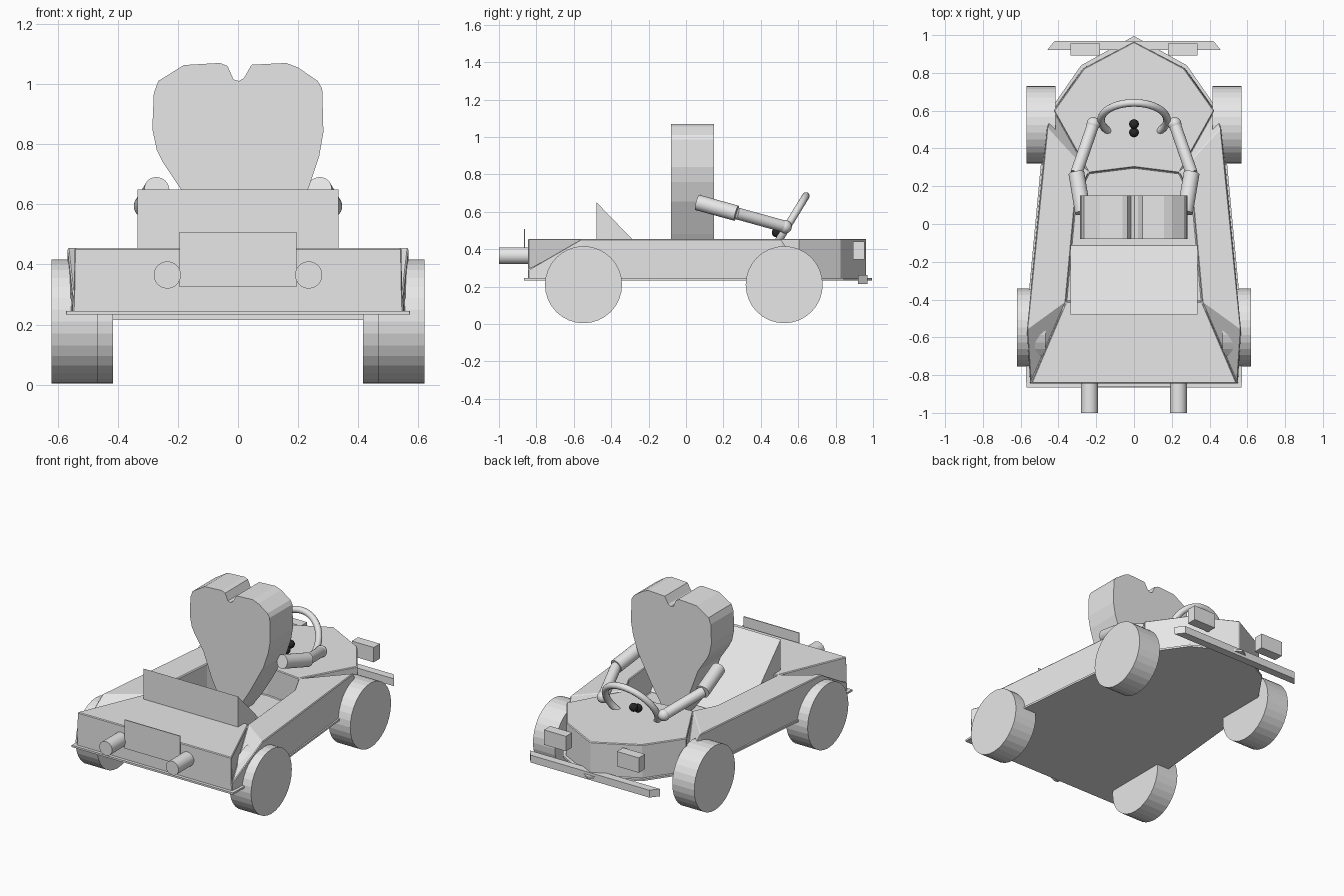
import bpy, bmesh, math
from mathutils import Vector

if "Cube" in bpy.data.objects:
    bpy.data.objects.remove(bpy.data.objects["Cube"])


def material(name, v):
    m = bpy.data.materials.new(name)
    m.diffuse_color = (v, v, v, 1)
    m.use_nodes = True
    m.node_tree.nodes["Principled BSDF"].inputs["Base Color"].default_value = m.diffuse_color
    return m


GREY = material("grey", 0.8)
BLACK = material("black", 0.02)


def make(name, verts, faces, mat=GREY, mirror=False):
    me = bpy.data.meshes.new(name)
    me.from_pydata(verts, [], faces)
    bm = bmesh.new()
    bm.from_mesh(me)
    bmesh.ops.recalc_face_normals(bm, faces=bm.faces)
    bm.to_mesh(me)
    bm.free()
    me.materials.append(mat)
    ob = bpy.data.objects.new(name, me)
    bpy.context.collection.objects.link(ob)
    if mirror:
        ob.modifiers.new("mirror", 'MIRROR').use_clip = True
    return ob


def prism(name, pts, a, b, axis, mat=GREY):
    """Extrude a 2D outline between a and b along an axis (0, 1, 2)."""
    def place(p, h):
        c = list(p)
        c.insert(axis, h)
        return c
    n = len(pts)
    verts = [place(p, a) for p in pts] + [place(p, b) for p in pts]
    faces = [list(range(n)), list(range(n, 2 * n))]
    faces += [(i, (i + 1) % n, n + (i + 1) % n, n + i) for i in range(n)]
    return make(name, verts, faces, mat)


def box(name, x0, x1, y0, y1, z0, z1):
    return prism(name, [(x0, y0), (x1, y0), (x1, y1), (x0, y1)], z0, z1, 2)


def finish(name, mat, smooth):
    ob = bpy.context.object
    ob.name = name
    ob.data.materials.append(mat)
    if smooth:
        bpy.ops.object.shade_smooth_by_angle(angle=math.radians(40))
    return ob


def rod(name, p, q, r, sides=32, smooth=True, mat=GREY):
    p, q = Vector(p), Vector(q)
    d = q - p
    bpy.ops.mesh.primitive_cylinder_add(
        vertices=sides, radius=r, depth=d.length, location=(p + q) / 2,
        rotation=d.to_track_quat('Z', 'Y').to_euler())
    return finish(name, mat, smooth)


def ball(name, loc, r, scale=(1, 1, 1), rot=(0, 0, 0), mat=GREY):
    bpy.ops.mesh.primitive_uv_sphere_add(segments=20, ring_count=12, radius=r,
                                         location=loc, rotation=rot)
    bpy.context.object.scale = scale
    return finish(name, mat, True)


# Body shell: half built by named points, then mirrored
T, B, FL = 0.455, 0.24, 0.27
P = dict(
    nose=(0, .965, T), cheek=(.265, .825, T), hood=(.425, .60, T),
    sill_f=(.46, .51, T), sill_r=(.567, -.56, T), tail=(.545, -.845, T), tail_c=(0, -.845, T),
    dip_f=(.425, .60, .31), dip_r=(.548, -.845, .29),
    dash_c=(0, .30, T), dash=(.24, .27, T), cock=(.31, .13, T),
    cock_r=(.36, -.41, T), cock_c=(0, -.41, T),
    b_nose=(0, .965, B), b_cheek=(.27, .825, B), b_hood=(.43, .60, B), b_sill_f=(.465, .51, B),
    b_sill_r=(.567, -.56, B), b_tail=(.55, -.845, B), b_tail_c=(0, -.845, B))
inner = ["dash_c", "dash", "cock", "cock_r", "cock_c"]
for k in inner:
    P["f_" + k] = (P[k][0], P[k][1], FL)
F = ["nose cheek hood dash dash_c",                    # hood
     "hood dip_f dash", "dip_f sill_f dash",           # front wheel dip
     "dash sill_f sill_r cock_r cock",                 # side sill
     "cock_r sill_r dip_r", "cock_r dip_r tail",       # rear wheel dip
     "cock_r tail tail_c cock_c",                      # rear deck
     "nose cheek b_cheek b_nose", "cheek hood dip_f b_hood b_cheek",
     "dip_f sill_f b_sill_f b_hood", "sill_f sill_r b_sill_r b_sill_f",
     "sill_r dip_r b_tail b_sill_r", "tail dip_r b_tail b_tail_c tail_c",
     "b_nose b_cheek b_hood b_sill_f b_sill_r b_tail b_tail_c",
     "f_dash_c f_dash f_cock f_cock_r f_cock_c"]
F += [f"{a} {b} f_{b} f_{a}" for a, b in zip(inner, inner[1:])]
keys = list(P)
body = make("body", [P[k] for k in keys],
            [[keys.index(k) for k in f.split()] for f in F], mirror=True)
bev = body.modifiers.new("rim", 'BEVEL')
bev.width, bev.segments, bev.angle_limit = 0.012, 1, math.radians(35)

# Flared lip around the floor
half = [(0, .995), (.28, .84), (.44, .61), (.475, .51), (.575, -.56), (.57, -.865)]
prism("floor_lip", half + [(-x, y) for x, y in half[:0:-1]], .233, .245, 2)

# Sloped backrest and heart-shaped seat back
prism("backrest", [(-.478, .65), (-.115, .275), (-.478, .275)], -.335, .335, 0)
right = [(.02, 1.02), (.045, 1.064), (.16, 1.07), (.2, 1.055), (.265, 1.01), (.28, .985),
         (.284, .84), (.27, .76), (.235, .655), (.14, .48), (.06, .35)]
left = [(-.06, .35), (-.13, .49), (-.19, .65), (-.25, .74), (-.27, .78), (-.285, .85),
        (-.28, .97), (-.265, 1.01), (-.18, 1.063), (-.06, 1.07), (-.035, 1.06), (-.015, 1.015)]
prism("heart", [(.003, 1.01)] + right + [(0, .27)] + left, -.08, .15, 1)

# Rear plate, bumper
box("rear_plate", -.195, .195, -.866, -.860, .325, .508)
prism("front_bumper", [(-.46, .92), (.46, .92), (.42, .97), (-.42, .97)], .215, .262, 2)

# Steering wheel and its dark hub
tilt = math.atan2(.18, .11)
bpy.ops.mesh.primitive_torus_add(major_radius=.175, minor_radius=.02, major_segments=40,
                                 minor_segments=12, location=(0, .55, .535),
                                 rotation=(tilt, 0, 0))
finish("steering_wheel", GREY, True)
for dy in (-.022, .022):
    ball("steering_hub", (0, .507 + dy, .50 + dy * .5), .026, mat=BLACK)

for s, side in ((1, "right"), (-1, "left")):
    # Wheels
    for end, y, x0, x1 in (("front", .525, .415, .57), ("rear", -.548, .468, .62)):
        rod(f"{end}_wheel_{side}", (s * x0, y, .21), (s * x1, y, .21), .206, 32, False)
    # Exhaust and headlight
    rod(f"exhaust_{side}", (s * .235, -1, .365), (s * .235, -.82, .365), .045)
    x0, x1 = sorted((s * .18, s * .335))
    box(f"headlight_{side}", x0, x1, .892, .955, .345, .44)
    # Arm reaching to the steering wheel
    elbow, hand = (s * .305, .27, .592), (s * .215, .53, .52)
    rod(f"sleeve_{side}", (s * .27, .06, .65), elbow, .042)
    rod(f"forearm_{side}", elbow, hand, .032)
    ball(f"hand_{side}", hand, .036)
